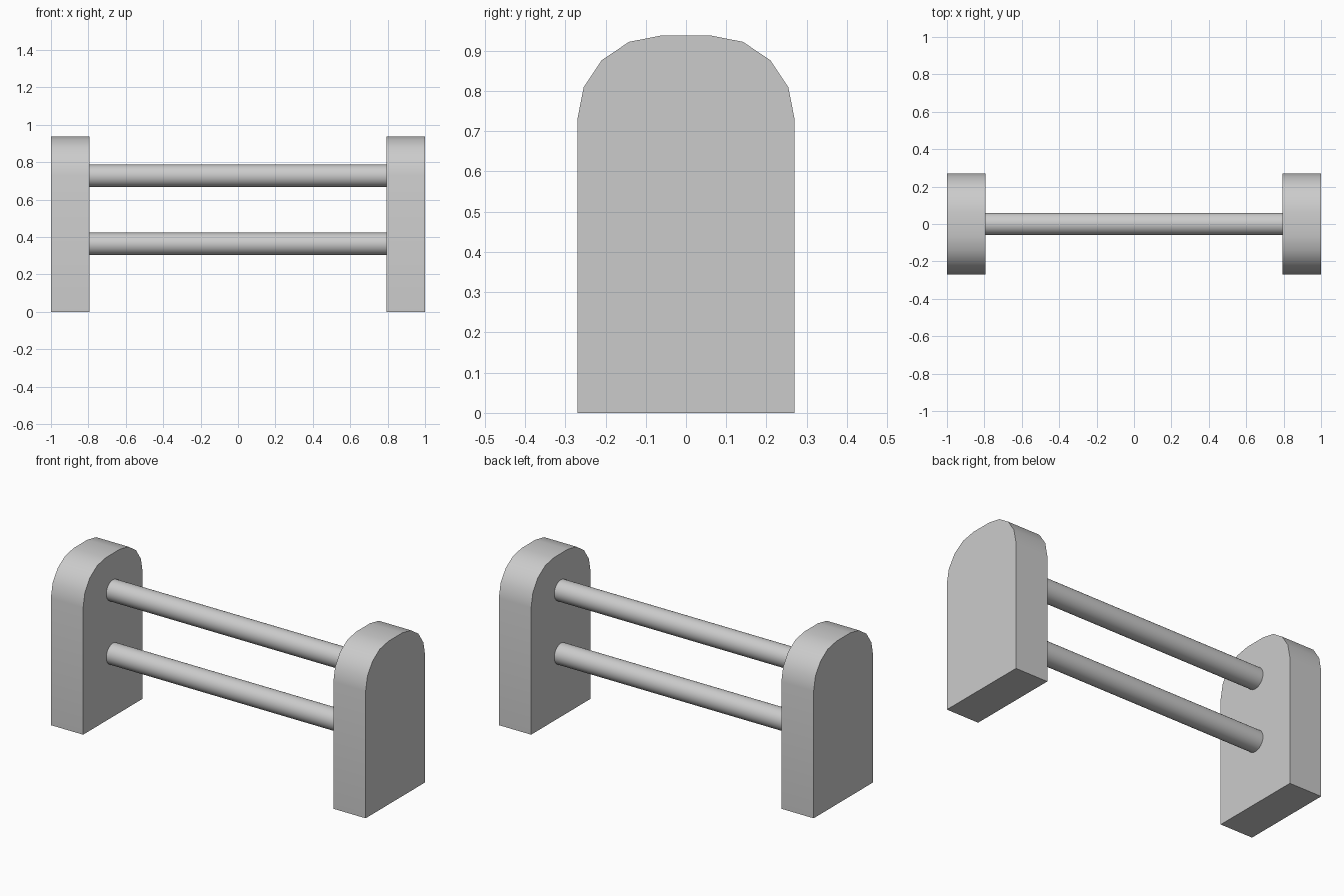
import bpy, bmesh
from math import sin, cos, pi, radians

old = bpy.data.objects.get("Cube")
if old:
    bpy.data.objects.remove(old, do_unlink=True)

grey = bpy.data.materials.new("light grey")
grey.use_nodes = True
colour = (0.6, 0.6, 0.6, 1)
grey.diffuse_color = colour
grey.node_tree.nodes["Principled BSDF"].inputs["Base Color"].default_value = colour

HALF_DEPTH, SHOULDER, RADIUS, STEPS = 0.27, 0.73, 0.208, 4
INNER_X, OUTER_X = 0.795, 1.0


def finish(obj):
    obj.data.materials.append(grey)
    bpy.ops.object.select_all(action='DESELECT')
    obj.select_set(True)
    bpy.context.view_layer.objects.active = obj
    bpy.ops.object.shade_smooth_by_angle(angle=radians(30))


def upright(name, x0, x1):
    """Flat-bottomed slab with two rounded top corners, extruded along x."""
    arc = [(HALF_DEPTH - RADIUS + RADIUS * cos(i * pi / 2 / STEPS),
            SHOULDER + RADIUS * sin(i * pi / 2 / STEPS)) for i in range(STEPS + 1)]
    half = [(HALF_DEPTH, 0)] + arc
    outline = half + [(-y, z) for y, z in reversed(half)]
    bm = bmesh.new()
    face = bm.faces.new([bm.verts.new((x0, y, z)) for y, z in outline])
    result = bmesh.ops.extrude_face_region(bm, geom=[face])
    moved = [g for g in result["geom"] if isinstance(g, bmesh.types.BMVert)]
    bmesh.ops.translate(bm, verts=moved, vec=(x1 - x0, 0, 0))
    bmesh.ops.recalc_face_normals(bm, faces=bm.faces)
    mesh = bpy.data.meshes.new(name)
    bm.to_mesh(mesh)
    bm.free()
    obj = bpy.data.objects.new(name, mesh)
    bpy.context.collection.objects.link(obj)
    finish(obj)


def rail(name, z):
    """Round bar spanning the gap between the uprights."""
    bpy.ops.mesh.primitive_cylinder_add(vertices=32, radius=0.06, depth=2 * INNER_X + 0.01,
                                        location=(0, 0, z), rotation=(0, pi / 2, 0))
    obj = bpy.context.object
    obj.name = name
    finish(obj)


# End uprights
upright("left_upright", INNER_X, OUTER_X)
upright("right_upright", -OUTER_X, -INNER_X)

# Cross rails
rail("upper_rail", 0.727)
rail("lower_rail", 0.363)
